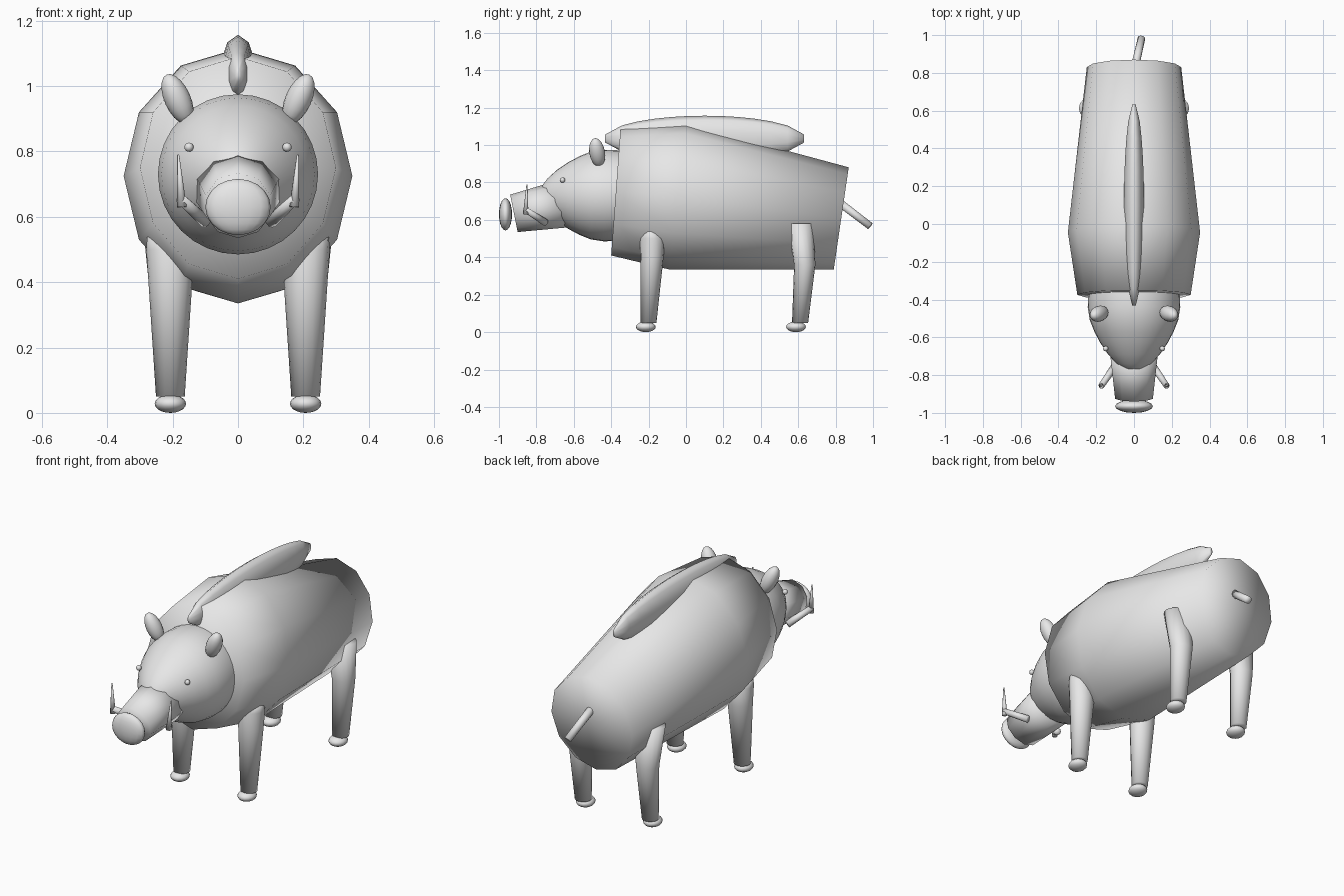
import bpy, bmesh, math
from mathutils import Vector, Matrix

cube = bpy.data.objects.get("Cube")
if cube:
    bpy.data.objects.remove(cube, do_unlink=True)

grey = bpy.data.materials.new("plain grey")
grey.use_nodes = True
grey.diffuse_color = (0.8, 0.8, 0.8, 1)
grey.node_tree.nodes["Principled BSDF"].inputs["Base Color"].default_value = (0.8, 0.8, 0.8, 1)


def finish(name, bm):
    bmesh.ops.recalc_face_normals(bm, faces=bm.faces)
    for f in bm.faces:
        f.smooth = True
    mesh = bpy.data.meshes.new(name)
    bm.to_mesh(mesh)
    bm.free()
    mesh.materials.append(grey)
    obj = bpy.data.objects.new(name, mesh)
    bpy.context.collection.objects.link(obj)
    return obj


def loft(name, rings, sides):
    """Skin rings of (centre, u axis, v axis) and close both ends with fans."""
    bm = bmesh.new()
    loops = []
    for centre, u, v in rings:
        angles = [2 * math.pi * i / sides for i in range(sides)]
        loops.append([bm.verts.new(Vector(centre) + Vector(u) * math.sin(a)
                                   + Vector(v) * math.cos(a)) for a in angles])
    for a, b in zip(loops, loops[1:]):
        for i in range(sides):
            j = (i + 1) % sides
            bm.faces.new((a[i], a[j], b[j], b[i]))
    for loop, ring in ((loops[0], rings[0]), (loops[-1], rings[-1])):
        hub = bm.verts.new(ring[0])
        for i in range(sides):
            bm.faces.new((loop[i], loop[(i + 1) % sides], hub))
    return finish(name, bm)


def rod(name, start, end, r1, r2, sides=12):
    """Straight tapered bar between two points."""
    start, end = Vector(start), Vector(end)
    axis = (end - start).normalized()
    u = axis.orthogonal().normalized()
    v = axis.cross(u)
    return loft(name, [(start, u * r1, v * r1), (end, u * r2, v * r2)], sides)


def ellipsoid(name, centre, size, segments=16, rings=10, turn=None):
    bm = bmesh.new()
    bmesh.ops.create_uvsphere(bm, u_segments=segments, v_segments=rings, radius=1)
    m = Matrix.Translation(centre) @ (turn or Matrix()) @ Matrix.Diagonal((*size, 1))
    bmesh.ops.transform(bm, matrix=m, verts=bm.verts)
    return finish(name, bm)


# Barrel body: y, z, half width, half height, lean of the ring
body = [(-0.375, 0.75, 0.30, 0.34, 0.025),
        (-0.045, 0.725, 0.35, 0.39, 0.045),
        (0.83, 0.608, 0.25, 0.273, 0.04)]
loft("body", [((0, y, z), (w, 0, 0), (0, lean, h)) for y, z, w, h, lean in body], 12)

# Head: rounded bullet pointing forward
head = [(-0.25, 0.22), (-0.36, 0.242), (-0.44, 0.245), (-0.51, 0.234), (-0.57, 0.21),
        (-0.63, 0.178), (-0.69, 0.137), (-0.74, 0.092), (-0.775, 0.045), (-0.787, 0.015)]
loft("head", [((0, y, 0.73), (r, 0, 0), (0, 0, r)) for y, r in head], 32)

# Snout and nose pad
loft("snout", [((0, -0.92, 0.635), (0.105, 0, 0), (0, -0.02, 0.1)),
               ((0, -0.66, 0.685), (0.135, 0, 0), (0, -0.03, 0.125))], 10)
ellipsoid("nose_pad", (0, -0.965, 0.63), (0.1, 0.035, 0.086), 16, 10)

# Bristly crest along the back
crest = []
for i in range(13):
    t = -0.985 + 1.97 * i / 12
    s = math.sqrt(1 - t * t)
    crest.append(((0, 0.1 + 0.54 * t, 1.035), (0.056 * s, 0, 0), (0, 0, 0.122 * s)))
loft("crest", crest, 10)

# Tail
rod("tail", (0, 0.81, 0.7), (0.04, 0.985, 0.567), 0.022, 0.02)

# Legs: height, y centre, half width, half depth
front_leg = [(0.05, -0.2, 0.044, 0.042), (0.4, -0.182, 0.067, 0.062),
             (0.5, -0.18, 0.074, 0.067), (0.55, -0.188, 0.07, 0.04)]
hind_leg = [(0.05, 0.61, 0.044, 0.043), (0.36, 0.635, 0.062, 0.057),
            (0.58, 0.613, 0.085, 0.068)]

for side, s in (("left", 1), ("right", -1)):
    for part, rings, foot_y in (("front", front_leg, -0.215), ("hind", hind_leg, 0.588)):
        loft(f"{part}_leg_{side}",
             [((s * 0.207, y, z), (w, 0, 0), (0, d, 0)) for z, y, w, d in rings], 16)
        ellipsoid(f"{part}_hoof_{side}", (s * 0.207, foot_y, 0.028), (0.048, 0.053, 0.028))
    # Ears lean outward
    ellipsoid(f"ear_{side}", (s * 0.185, -0.475, 0.96), (0.04, 0.042, 0.083),
              turn=Matrix.Rotation(s * 0.42, 4, "Y") @ Matrix.Rotation(0.15, 4, "X"))
    ellipsoid(f"eye_{side}", (s * 0.15, -0.66, 0.813), (0.014, 0.014, 0.014), 12, 8)
    # Tusks: thick root and thin upright spike
    rod(f"tusk_root_{side}", (s * 0.1, -0.75, 0.585), (s * 0.175, -0.86, 0.655), 0.02, 0.016, 10)
    rod(f"tusk_tip_{side}", (s * 0.172, -0.857, 0.63), (s * 0.183, -0.85, 0.79), 0.015, 0.003, 10)
